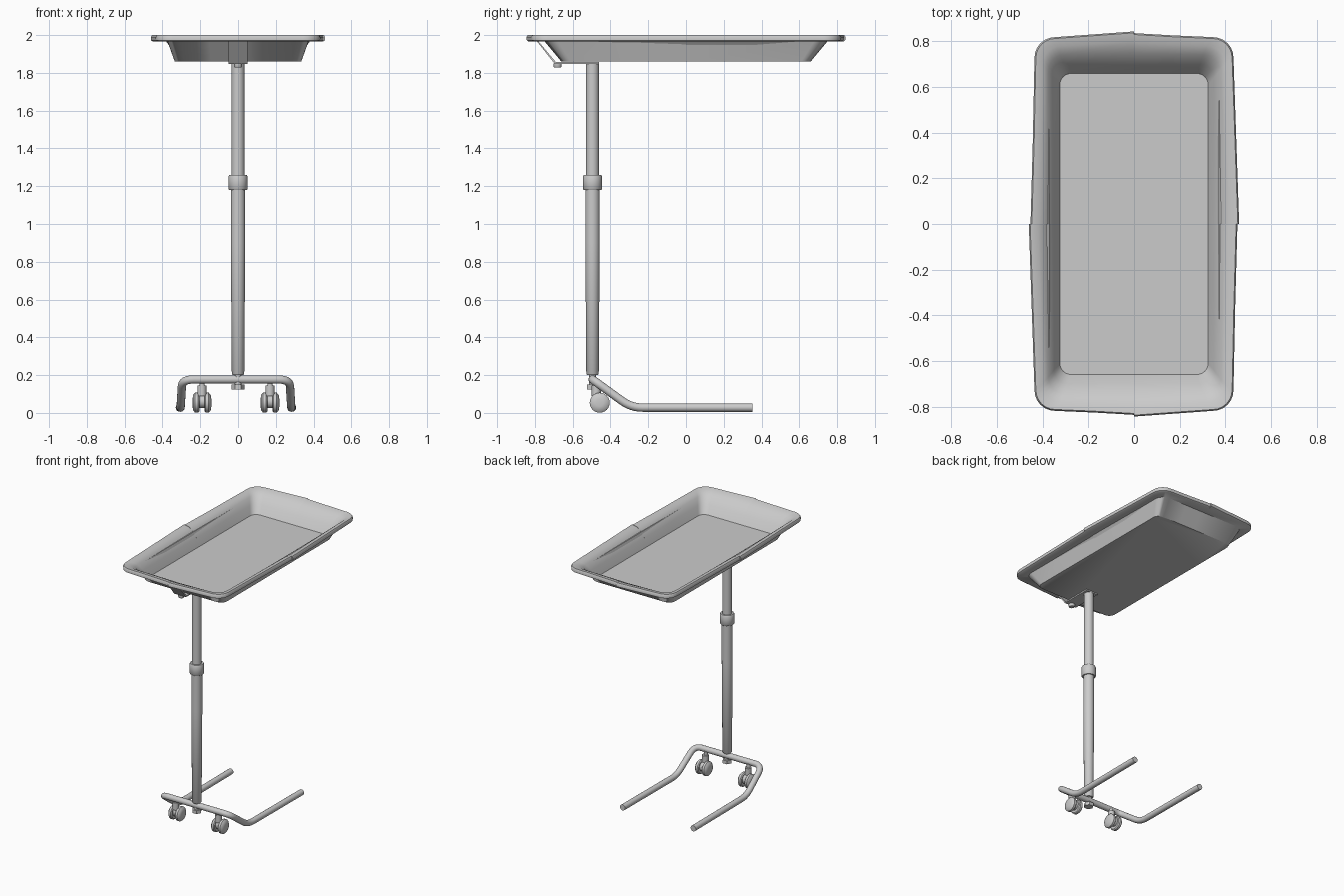
import bpy, bmesh, math
from mathutils import Vector

cube = bpy.data.objects.get("Cube")
if cube:
    bpy.data.objects.remove(cube)

metal = bpy.data.materials.new("grey_metal")
metal.use_nodes = True
GREY = (0.6, 0.6, 0.6, 1)
metal.diffuse_color = GREY
metal.node_tree.nodes["Principled BSDF"].inputs["Base Color"].default_value = GREY

POLE_Y = -0.495
BASE_X = -0.011


def finish(name, bm, angle=40):
    """Turn a bmesh into a named, shaded object."""
    bmesh.ops.recalc_face_normals(bm, faces=bm.faces)
    mesh = bpy.data.meshes.new(name)
    bm.to_mesh(mesh)
    bm.free()
    ob = bpy.data.objects.new(name, mesh)
    bpy.context.collection.objects.link(ob)
    mesh.materials.append(metal)
    bpy.ops.object.select_all(action='DESELECT')
    ob.select_set(True)
    bpy.context.view_layer.objects.active = ob
    bpy.ops.object.shade_smooth_by_angle(angle=math.radians(angle))
    return ob


def loft(name, rings, angle=40):
    """Bridge equal-length rings of points and cap both ends."""
    bm = bmesh.new()
    loops = [[bm.verts.new(p) for p in ring] for ring in rings]
    n = len(loops[0])
    for a, b in zip(loops, loops[1:]):
        for i in range(n):
            j = (i + 1) % n
            bm.faces.new((a[i], a[j], b[j], b[i]))
    bm.faces.new(loops[0])
    bm.faces.new(loops[-1])
    return finish(name, bm, angle)


def lathe(name, profile, centre, axis='Z', n=24):
    """Round part from (radius, offset) pairs along an axis."""
    rings = []
    for r, h in profile:
        ring = []
        for i in range(n):
            t = math.tau * i / n
            c, s = r * math.cos(t), r * math.sin(t)
            p = Vector((c, s, h)) if axis == 'Z' else Vector((h, c, s))
            ring.append(p + Vector(centre))
        rings.append(ring)
    return loft(name, rings)


def extrude_x(name, outline, x0, x1):
    """Extrude a (y, z) outline across x."""
    return loft(name, [[(x, y, z) for y, z in outline] for x in (x0, x1)], 30)


def tray_ring(hx, hy, r, z, bow):
    """Rounded rectangle whose sides bulge slightly by bow."""
    corner = []
    for i in range(7):
        t = math.pi / 2 * i / 6
        corner.append((hx - r + r * math.cos(t), hy - r + r * math.sin(t)))
    pts = []
    for sx, sy, order in ((1, 1, 1), (-1, 1, -1), (-1, -1, 1), (1, -1, -1)):
        pts += [(sx * x, sy * y, z) for x, y in corner[::order]]
        # points along the next straight side
        for k in (0.25, 0.5, 0.75):
            a = pts[-1]
            bulge = bow * 4 * k * (1 - k)
            if sx == sy:
                pts.append((a[0] * (1 - 2 * k), a[1] + sy * bulge, z))
            else:
                pts.append((a[0] + sx * bulge, a[1] * (1 - 2 * k), z))
    return pts


# Tray: underside, outer wall, rolled rim, inner wall, floor
tray_levels = [
    (0.335, 0.66, 0.05, 1.86, 0), (0.373, 0.748, 0.07, 1.966, 0),
    (0.425, 0.808, 0.085, 1.966, 0.01), (0.435, 0.818, 0.09, 1.972, 0.01),
    (0.436, 0.819, 0.09, 1.99, 0.01), (0.43, 0.813, 0.085, 2.0, 0.01),
    (0.40, 0.78, 0.08, 1.994, 0.008), (0.375, 0.742, 0.07, 1.972, 0.004),
    (0.35, 0.70, 0.06, 1.925, 0), (0.325, 0.66, 0.05, 1.867, 0),
]
loft("tray", [tray_ring(*lv) for lv in tray_levels], 50)

# Bracket bent up to the tray's front rim, with its clamp knob
extrude_x("tray_bracket", [(-0.46, 1.848), (-0.695, 1.848), (-0.79, 1.968),
                           (-0.782, 1.968), (-0.69, 1.858), (-0.46, 1.858)],
          -0.05, 0.05)
lathe("bracket_knob", [(0.018, 1.828), (0.022, 1.834), (0.022, 1.85)], (0, -0.68, 0))

# Telescopic pole
pole = (0, POLE_Y, 0)
lathe("upper_pole", [(0.034, 1.2), (0.034, 1.855)], pole)
lathe("pole_collar", [(0.046, 1.18), (0.05, 1.185), (0.05, 1.253), (0.046, 1.26)], pole)
lathe("lower_pole", [(0.028, 0.2), (0.033, 0.207), (0.038, 0.9), (0.038, 1.2)], pole)
lathe("pole_neck", [(0.018, 0.14), (0.018, 0.205)], pole)
lathe("pole_nut", [(0.034, 0.125), (0.034, 0.15)], pole, n=6)

# Base tube: half a path with rounded bends, mirrored for the other leg
corners = [Vector(p) for p in ((0, POLE_Y, 0.177), (0.284, POLE_Y, 0.177),
                               (0.293, -0.29, 0.028), (0.297, 0.353, 0.028))]
half = [corners[0]]
for a, b, c in zip(corners, corners[1:], corners[2:]):
    p = b + (a - b).normalized() * 0.06
    q = b + (c - b).normalized() * 0.06
    for i in range(7):
        t = i / 6
        half.append(p * (1 - t) ** 2 + b * 2 * t * (1 - t) + q * t * t)
half.append(corners[-1])
path = [Vector((-p.x, p.y, p.z)) for p in half[:0:-1]] + half
rings = []
normal = Vector((0, 0, 1))
for i, p in enumerate(path):
    tangent = (path[min(i + 1, len(path) - 1)] - path[max(i - 1, 0)]).normalized()
    normal = (normal - tangent * normal.dot(tangent)).normalized()
    side = tangent.cross(normal)
    rings.append([p + Vector((BASE_X, 0, 0)) + 0.022 * (
        normal * math.cos(math.tau * k / 16) + side * math.sin(math.tau * k / 16))
        for k in range(16)])
loft("base_tube", rings)

# Twin-wheel casters
for label, s in (("left", 1), ("right", -1)):
    cx = BASE_X + s * 0.18
    lathe(label + "_caster_stem", [(0.014, 0.13), (0.014, 0.17)], (cx, -0.48, 0), n=16)
    lathe(label + "_caster_socket", [(0.024, 0.09), (0.024, 0.145)], (cx, -0.475, 0), n=16)
    lathe(label + "_caster_hub", [(0.034, -0.022), (0.034, 0.022)],
          (cx, -0.457, 0.06), 'X')
    for side, d in (("outer", 1), ("inner", -1)):
        lathe(f"{label}_caster_{side}_wheel",
              [(0.046, d * s * 0.014), (0.053, d * s * 0.02),
               (0.053, d * s * 0.036), (0.042, d * s * 0.046),
               (0.02, d * s * 0.05)], (cx, -0.457, 0.054), 'X')
